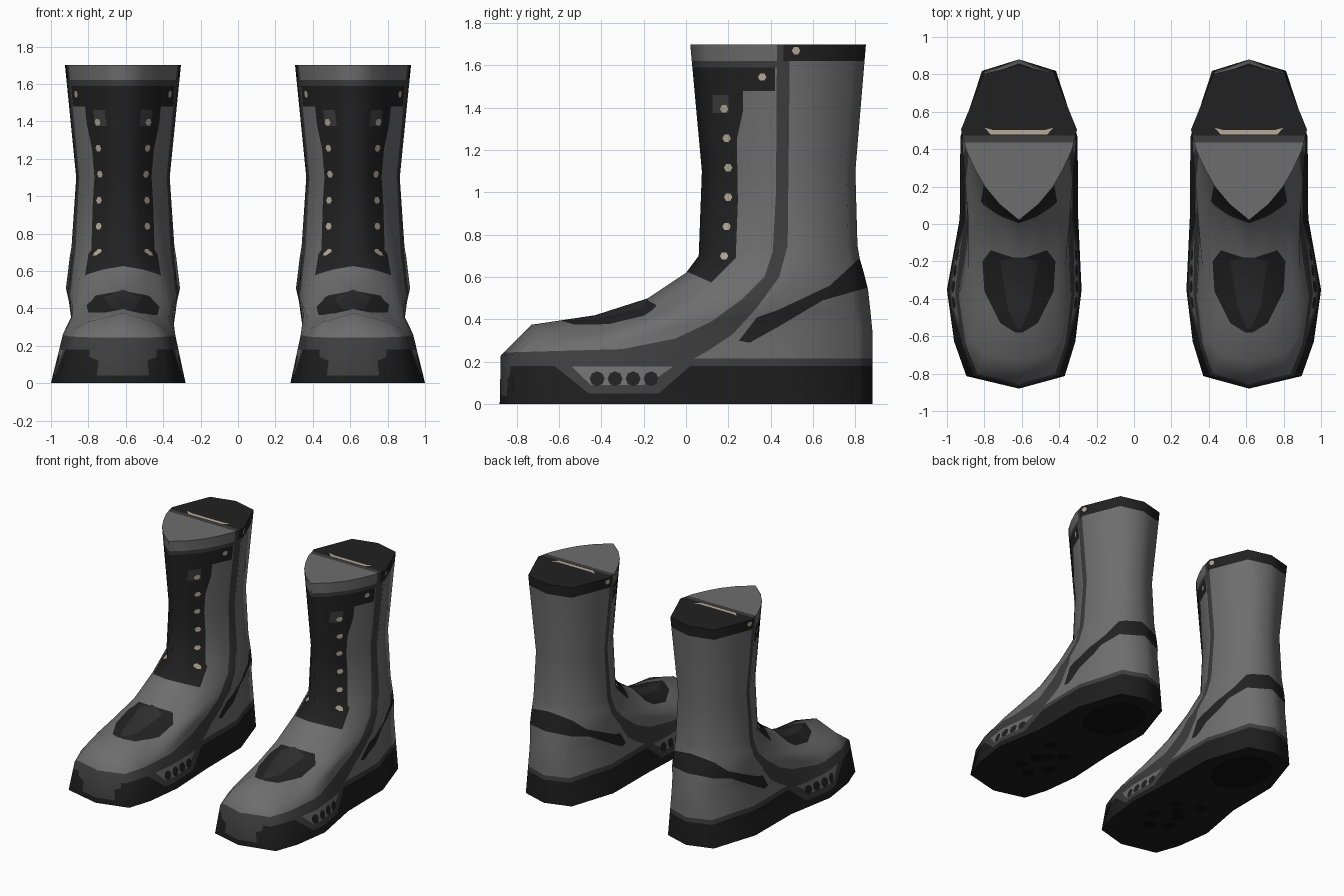
import bpy, bmesh, math
from mathutils import Vector
from mathutils.bvhtree import BVHTree
from mathutils.interpolate import poly_3d_calc

if "Cube" in bpy.data.objects:
    bpy.data.objects.remove(bpy.data.objects["Cube"])

CENTRE = 0.615  # sideways distance of each boot from the middle

COLOURS = {
    "leather_grey": 0.155, "trim_grey": 0.047, "panel_black": 0.0155,
    "sole_black": 0.0125, "vamp_grey": 0.027, "eyelet_metal": 0.41, "tread_black": 0.005,
}
MATS = []
for name, g in COLOURS.items():
    m = bpy.data.materials.new(name)
    warm = 0.06 if name == "eyelet_metal" else 0
    m.diffuse_color = (g + warm, g, g - 1.6 * warm, 1)
    m.use_nodes = True
    m.node_tree.nodes["Principled BSDF"].inputs["Base Color"].default_value = m.diffuse_color
    MATS.append(m)
LEATHER, TRIM, BLACK, SOLE, VAMP, METAL, TREAD = range(7)

# Half outlines from front to back: (share of half width, share of length)
SOLE_PLAN = [(0, 0), (.73, .038), (.9, .143), (1, .30), (.88, .517), (.87, .765), (.55, .965), (0, 1)]
INSTEP_PLAN = [(0, 0), (.47, .006), (.73, .03), (.85, .12), (.89, .35), (1, .67), (.605, .943), (0, 1)]
SHAFT_PLAN = [(0, 0), (.34, .105), (.585, .215), (.755, .325), (.91, .45), (1, .584), (.61, .942), (0, 1)]
PLANS = [SOLE_PLAN, INSTEP_PLAN, SHAFT_PLAN]
DROP = (0, .55, 1, 1, .5, -.1, 0, 0)  # how the shoulders sag below the ridge

# Sections: (plan blend, half width, front y, front z, back y, back z, sag)
SECTIONS = [
    (0, .36, -.88, 0, .88, 0, 0),
    (.12, .305, -.875, .23, .88, .35, 0),
    (.6, .305, -.73, .375, .87, .45, .09),
    (1, .305, -.43, .42, .86, .54, .08),
    (1.05, .295, -.18, .5, .84, .62, .085),
    (1.35, .285, 0, .62, .82, .69, .07),
    (2, .275, .06, .7, .81, .75, 0),
    (2, .25, .075, 1.1, .80, 1.1, 0),
    (2, .31, .02, 1.7, .85, 1.7, 0),
]


def section_ring(blend, width, y0, z0, y1, z1, sag):
    """Closed ring of one section; the forefoot bulges to the outer side."""
    k = min(int(blend), 1)
    half = []
    for a, b, d in zip(PLANS[k], PLANS[k + 1], DROP):
        w, t = Vector(a).lerp(Vector(b), blend - k)
        half.append((w * width, y0 + (y1 - y0) * t, z0 + (z1 - z0) * t - sag * d))

    def point(w, y, z, side):
        bulge = 0.07 * max(0, min(1, -y / .35))
        return Vector((side * w * (1 + side * bulge), y, z))
    return ([point(*p, 1) for p in half]
            + [point(*p, -1) for p in reversed(half[1:-1])])


def inside(p, poly):
    hit = False
    for (ax, ay), (bx, by) in zip(poly, poly[1:] + poly[:1]):
        if (ay > p[1]) != (by > p[1]) and p[0] < (bx - ax) * (p[1] - ay) / (by - ay) + ax:
            hit = not hit
    return hit


def paint(bm, poly, axis, mat, keep=lambda f: True):
    """Cut the outline, projected along an axis, into the faces and colour it."""
    i, j = [k for k in range(3) if k != axis]
    for a, b in zip(poly, poly[1:] + poly[:1]):
        lo, hi = [min(a[k], b[k]) for k in (0, 1)], [max(a[k], b[k]) for k in (0, 1)]
        faces = []
        for f in bm.faces:
            us, vs = [v.co[i] for v in f.verts], [v.co[j] for v in f.verts]
            if (max(us) >= lo[0] and min(us) <= hi[0] and max(vs) >= lo[1]
                    and min(vs) <= hi[1] and keep(f)):
                faces.append(f)
        co, no = Vector((0, 0, 0)), Vector((0, 0, 0))
        co[i], co[j] = a
        no[i], no[j] = b[1] - a[1], a[0] - b[0]
        geom = faces + list({e for f in faces for e in f.edges}) + list({v for f in faces for v in f.verts})
        if faces:
            bmesh.ops.bisect_plane(bm, geom=geom, dist=1e-5, plane_co=co, plane_no=no.normalized())
    bm.normal_update()
    for f in bm.faces:
        c = f.calc_center_median()
        if keep(f) and inside((c[i], c[j]), poly):
            f.material_index = mat


def box(u0, v0, u1, v1):
    return [(u0, v0), (u1, v0), (u1, v1), (u0, v1)]


def disc(u, v, r, n=8):
    return [(u + r * math.cos(math.tau * k / n), v + r * math.sin(math.tau * k / n)) for k in range(n)]


def emit(name, bm, normals=None):
    """Make the right-hand part and its mirrored left-hand twin."""
    for side, label in ((1, "right"), (-1, "left")):
        b = bm.copy()
        for v in b.verts:
            v.co.x = side * (v.co.x + CENTRE)
        if side < 0:
            bmesh.ops.reverse_faces(b, faces=b.faces[:])
        me = bpy.data.meshes.new(f"{label}_{name}")
        b.to_mesh(me)
        b.free()
        for m in MATS:
            me.materials.append(m)
        if normals:
            me.polygons.foreach_set("use_smooth", [True] * len(me.polygons))
            me.normals_split_custom_set_from_vertices([(side * n.x, n.y, n.z) for n in normals])
        bpy.context.collection.objects.link(bpy.data.objects.new(me.name, me))


# Boot upper and sole wall: one lofted skin
rings = [section_ring(*s) for s in SECTIONS]
bm = bmesh.new()
rows = [[bm.verts.new(p) for p in r] for r in rings]
for low, up in zip(rows, rows[1:]):
    for k in range(len(low)):
        n = (k + 1) % len(low)
        bm.faces.new((low[k], low[n], up[n], up[k]))
bmesh.ops.triangulate(bm, faces=bm.faces[:])
bm.normal_update()
base = bm.copy()

# Sole wall, welt and the curved side stripe
paint(bm, box(-1, -.1, 1, .18), 0, SOLE)
paint(bm, box(-.05, .18, 1, .215), 0, TRIM)
paint(bm, [(-1, .18), (-.03, .18), (.1, .25), (.22, .33), (.33, .45), (.44, .6), (.48, .75),
           (.49, 1.62), (.46, 1.62), (.46, 1.75), (.43, 1.75), (.425, 1.0),
           (.41, .72), (.37, .6), (.27, .5), (.12, .39), (-.05, .31), (-.3, .26), (-1, .24)], 0, TRIM)
# Side inlay with four studs
paint(bm, [(-.62, .18), (-.46, .05), (-.13, .05), (.02, .18)], 0, TRIM)
paint(bm, [(-.54, .178), (-.45, .09), (-.2, .09), (-.13, .13), (-.06, .178)], 0, LEATHER)
for k in range(4):
    paint(bm, disc(-.42 + .085 * k, .12, .035), 0, BLACK)
# Heel band
paint(bm, [(.25, .3), (.335, .41), (.435, .445), (.68, .56), (.82, .69), (1, .69),
           (1, .55), (.855, .55), (.645, .49), (.435, .365), (.3, .29)], 0, BLACK)
# Lace panel with strap tab, collar strip and black rear collar
paint(bm, [(-.05, .65), (.12, .575), (.235, .69), (.245, .96), (.24, 1.25), (.27, 1.39),
           (.27, 1.48), (.42, 1.48), (.42, 1.59), (-.05, 1.59)], 0, BLACK)
paint(bm, box(-.05, 1.59, .43, 1.62), 0, TRIM)
paint(bm, box(.46, 1.62, 1, 1.75), 0, BLACK)
paint(bm, box(.125, 1.375, .2, 1.46), 0, TRIM)
# Eyelets: a row of six up the lace panel, one on the tab, one on the collar
for k in range(6):
    paint(bm, disc(.18 + .02 * math.sin(math.pi * k / 5), .7 + .139 * k, .02, 6), 0, METAL)
for y, z in ((.36, 1.545), (.52, 1.67)):
    paint(bm, disc(y, z, .02, 6), 0, METAL)


def mirrored(half):
    return half + [(-u, v) for u, v in reversed(half)]


def on_vamp(f):
    return f.normal.z > .2 and f.calc_center_median().z < .56


# Vamp patch with lighter tongue
paint(bm, mirrored([(.03, -.18), (.15, -.14), (.195, -.2), (.185, -.36), (.1, -.53), (.02, -.58)]),
      2, BLACK, on_vamp)
paint(bm, mirrored([(.02, -.18), (.1, -.2), (.06, -.45), (.01, -.56)]), 2, VAMP, on_vamp)
# Toe bumper
paint(bm, mirrored([(.14, .04), (.13, .12), (.18, .14), (.18, .19)]), 1, TRIM, lambda f: f.normal.y < -.5)

# Keep the smooth shading of the plain skin across the cuts
tree = BVHTree.FromBMesh(base)
base.faces.ensure_lookup_table()
normals = []
for v in bm.verts:
    loc, _, idx, _ = tree.find_nearest(v.co)
    vs = base.faces[idx].verts
    ws = poly_3d_calc([q.co for q in vs], loc)
    normals.append(sum((q.normal * w for q, w in zip(vs, ws)), Vector()).normalized())
emit("boot_upper", bm, normals)

# Collar top: closed flat lid
lid = bmesh.new()
lid.faces.new([lid.verts.new(p) for p in rings[-1]]).material_index = BLACK
paint(lid, box(-1, -.1, 1, .435), 2, LEATHER)
paint(lid, box(-1, .435, 1, .472), 2, TRIM)
paint(lid, mirrored([(.15, .478), (.185, .515), (.14, .503)]), 2, METAL)
emit("collar_lid", lid)

# Underside with heel and ball tread marks
under = bmesh.new()
under.faces.new([under.verts.new(p) for p in reversed(rings[0])]).material_index = SOLE
paint(under, [(.21 * x, .5 + .27 * y) for x, y in disc(0, 0, 1, 12)], 2, TREAD)
for k in range(7):
    paint(under, disc(.11 * math.cos(2.4 * k), -.1 - .07 * k, .055, 6), 2, TREAD)
emit("underside", under)
